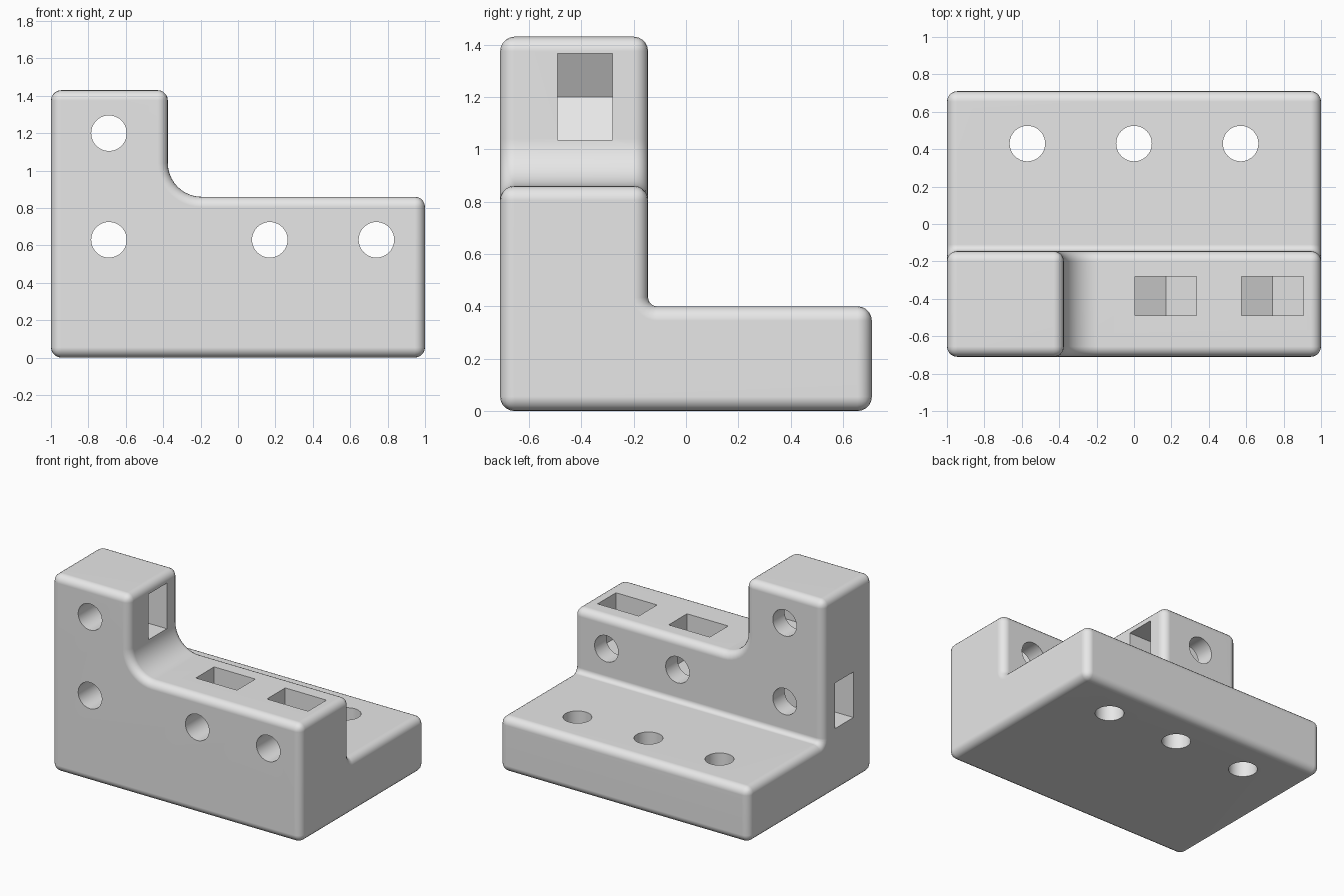
import bpy, bmesh
from math import sin, cos, pi
from mathutils import Vector

default = bpy.data.objects.get("Cube")
if default:
    bpy.data.objects.remove(default, do_unlink=True)

grey = bpy.data.materials.new("plain grey")
grey.use_nodes = True
grey.diffuse_color = (0.8, 0.8, 0.8, 1)
grey.node_tree.nodes["Principled BSDF"].inputs["Base Color"].default_value = (0.8, 0.8, 0.8, 1)

# Where a 2D profile point lands when extruded along each axis
PLACE = {
    "x": lambda u, v, t: (t, u, v),
    "y": lambda u, v, t: (u, t, v),
    "z": lambda u, v, t: (u, v, t),
}


def prism(name, points, axis, start, end):
    """Extrude a closed 2D profile along an axis."""
    bm = bmesh.new()
    place = PLACE[axis]
    face = bm.faces.new([bm.verts.new(place(u, v, start)) for u, v in points])
    extruded = bmesh.ops.extrude_face_region(bm, geom=[face])["geom"]
    offset = Vector(place(0, 0, end - start))
    bmesh.ops.translate(bm, vec=offset, verts=[g for g in extruded if isinstance(g, bmesh.types.BMVert)])
    bmesh.ops.recalc_face_normals(bm, faces=bm.faces)
    mesh = bpy.data.meshes.new(name)
    bm.to_mesh(mesh)
    bm.free()
    mesh.materials.append(grey)
    obj = bpy.data.objects.new(name, mesh)
    bpy.context.collection.objects.link(obj)
    return obj


def fillet(x, z, r, steps):
    """Inside corner points, from the floor round to the wall on its left."""
    arc = [i / steps * pi / 2 for i in range(steps + 1)]
    return [(x + r - r * sin(a), z + r - r * cos(a)) for a in arc]


def circle(x, y, r=0.095, sides=40):
    return [(x + r * cos(2 * pi * i / sides), y + r * sin(2 * pi * i / sides)) for i in range(sides)]


def apply(obj, kind, **settings):
    mod = obj.modifiers.new(kind.title(), kind)
    for key, value in settings.items():
        setattr(mod, key, value)
    bpy.ops.object.modifier_apply(modifier=mod.name)


def boolean(obj, cutter, operation="DIFFERENCE"):
    cutter.hide_render = True
    apply(obj, "BOOLEAN", object=cutter, operation=operation, solver="EXACT")
    bpy.data.objects.remove(cutter, do_unlink=True)


# L-shaped section: base plate with an upright wall
section = [(-0.71, 0), (0.71, 0), (0.71, 0.4)] + fillet(-0.145, 0.4, 0.035, 6) + [(-0.145, 1.43), (-0.71, 1.43)]
bracket = prism("corner_bracket", section, "x", -1, 1)
bpy.context.view_layer.objects.active = bracket
bracket.select_set(True)

# Stepped front outline: tall tower on one end, lower wall beside it
outline = [(-1.2, -0.2), (1.2, -0.2), (1.2, 0.86)] + fillet(-0.375, 0.86, 0.18, 10) + [(-0.375, 1.6), (-1.2, 1.6)]
boolean(bracket, prism("outline_cutter", outline, "y", -1, 1), "INTERSECT")

# Rounded outer edges
apply(bracket, "BEVEL", width=0.055, segments=5, limit_method="ANGLE",
      angle_limit=pi / 4, use_clamp_overlap=False)

# Bolt holes through the wall, each with a nut slot open towards (dx, dz)
for x, z, dx, dz in [(-0.69, 1.2, 1, 0), (-0.69, 0.63, -1, 0), (0.17, 0.63, 0, 1), (0.74, 0.63, 0, 1)]:
    boolean(bracket, prism("bolt_cutter", circle(x, z), "y", -0.9, 0))
    slot = [(0.4, 0.165), (-0.095, 0.165), (-0.19, 0), (-0.095, -0.165), (0.4, -0.165)]
    points = [(x + a * dx - b * dz, z + a * dz + b * dx) for a, b in slot]
    boolean(bracket, prism("nut_slot_cutter", points, "y", -0.49, -0.28))

# Bolt holes through the base plate
for x in (-0.57, 0, 0.57):
    boolean(bracket, prism("base_bolt_cutter", circle(x, 0.43), "z", -0.2, 0.6))

# Smooth rounds, flat faces
bpy.ops.object.shade_smooth_by_angle(angle=pi / 6)
apply(bracket, "WEIGHTED_NORMAL", keep_sharp=True)
